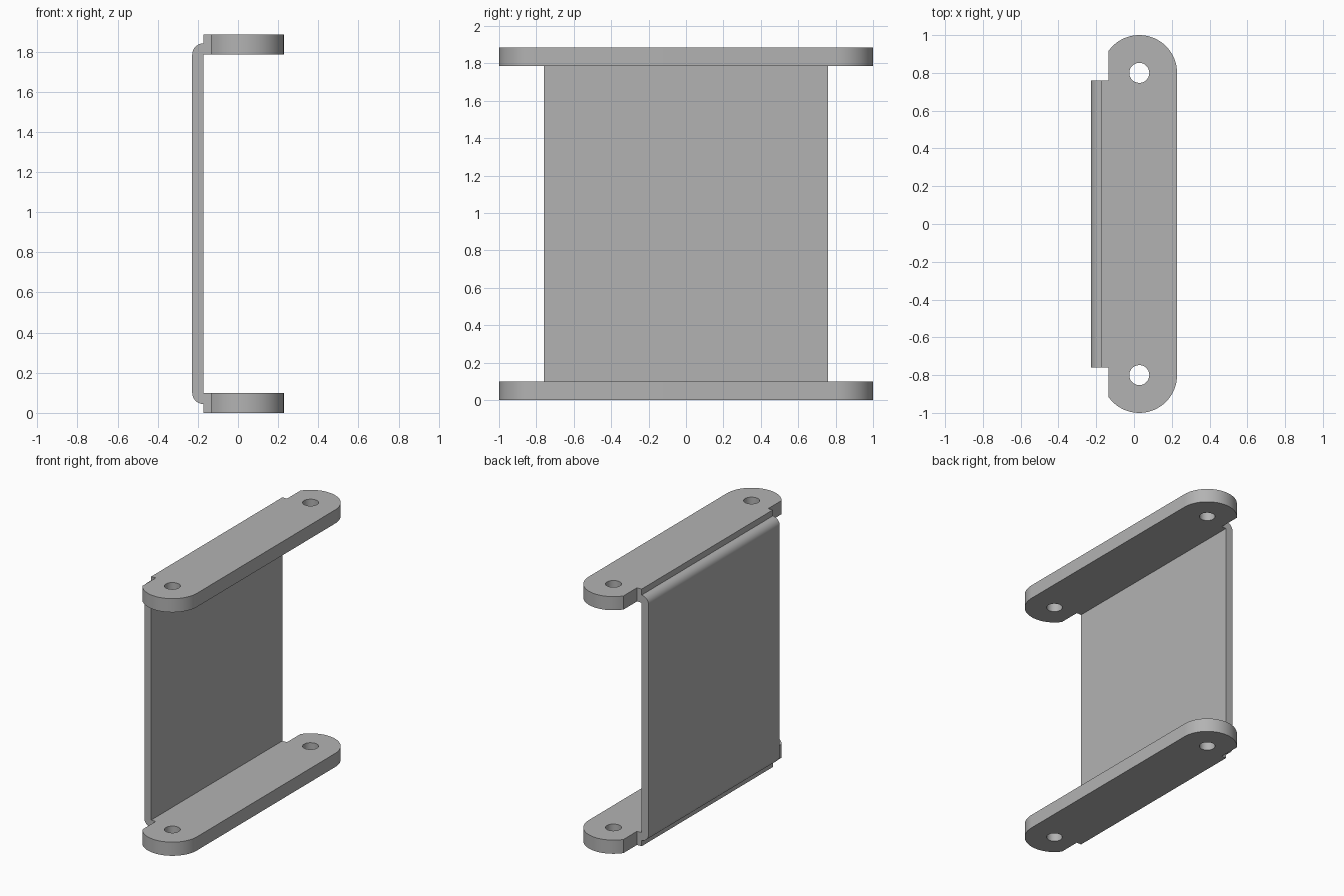
import bpy, bmesh
from math import sin, cos, acos, radians, pi

cube = bpy.data.objects.get("Cube")
if cube:
    bpy.data.objects.remove(cube, do_unlink=True)

HEIGHT, PLATE_T = 1.885, 0.1
END_R, END_X, END_Y = 0.2, 0.028, 0.8
EDGE_X, TAB_X, OUTER_X = -0.135, -0.172, -0.228
HALF_W = 0.76
BEND = TAB_X - OUTER_X

grey = bpy.data.materials.new("Grey metal")
grey.use_nodes = True
colour = (0.45, 0.45, 0.45, 1)
grey.diffuse_color = colour
grey.node_tree.nodes["Principled BSDF"].inputs["Base Color"].default_value = colour


def arc(cx, cy, r, a, b, n):
    return [(cx + r * cos(a + (b - a) * i / n), cy + r * sin(a + (b - a) * i / n))
            for i in range(n + 1)]


def extrude_outline(name, loops, depth, location, rotation=(0, 0, 0)):
    """Fill closed loops (later ones are holes) and extrude them about their plane."""
    curve = bpy.data.curves.new(name, "CURVE")
    curve.dimensions, curve.fill_mode = "2D", "BOTH"
    curve.extrude = depth / 2
    for loop in loops:
        spline = curve.splines.new("POLY")
        spline.points.add(len(loop) - 1)
        for point, (x, y) in zip(spline.points, loop):
            point.co = (x, y, 0, 1)
        spline.use_cyclic_u = True
    temp = bpy.data.objects.new(name + " outline", curve)
    bpy.context.collection.objects.link(temp)
    bpy.context.view_layer.update()
    depsgraph = bpy.context.evaluated_depsgraph_get()
    mesh = bpy.data.meshes.new_from_object(temp.evaluated_get(depsgraph))
    bpy.data.objects.remove(temp, do_unlink=True)
    bm = bmesh.new()
    bm.from_mesh(mesh)
    bmesh.ops.remove_doubles(bm, verts=bm.verts, dist=0.0001)
    bmesh.ops.recalc_face_normals(bm, faces=bm.faces)
    bm.to_mesh(mesh)
    bm.free()
    mesh.materials.clear()
    mesh.materials.append(grey)
    obj = bpy.data.objects.new(name, mesh)
    obj.location, obj.rotation_euler = location, rotation
    bpy.context.collection.objects.link(obj)
    bpy.ops.object.select_all(action="DESELECT")
    obj.select_set(True)
    bpy.context.view_layer.objects.active = obj
    bpy.ops.object.shade_smooth_by_angle(angle=radians(30))
    return obj


# Mounting plates: rounded ends trimmed by a straight edge, with a tab and two holes
trim = acos((EDGE_X - END_X) / END_R)
half = arc(END_X, END_Y, END_R, 0, trim, 28) + [(EDGE_X, HALF_W), (TAB_X, HALF_W)]
outline = half + [(x, -y) for x, y in reversed(half)]
holes = [arc(END_X, s * END_Y, 0.053, 0, 2 * pi, 32)[:-1] for s in (1, -1)]
for name, z in (("bottom_plate", PLATE_T / 2), ("top_plate", HEIGHT - PLATE_T / 2)):
    extrude_outline(name, [outline] + holes, PLATE_T, (0, 0, z))

# Upright sheet: thin wall with rounded outer bends meeting the plates
low = PLATE_T - BEND
bottom = arc(TAB_X, PLATE_T, BEND, pi, 1.5 * pi, 12)
top = [(x, HEIGHT - z) for x, z in reversed(bottom)]
extrude_outline("upright_sheet", [bottom + top], 2 * HALF_W, (0, 0, 0), (pi / 2, 0, 0))
